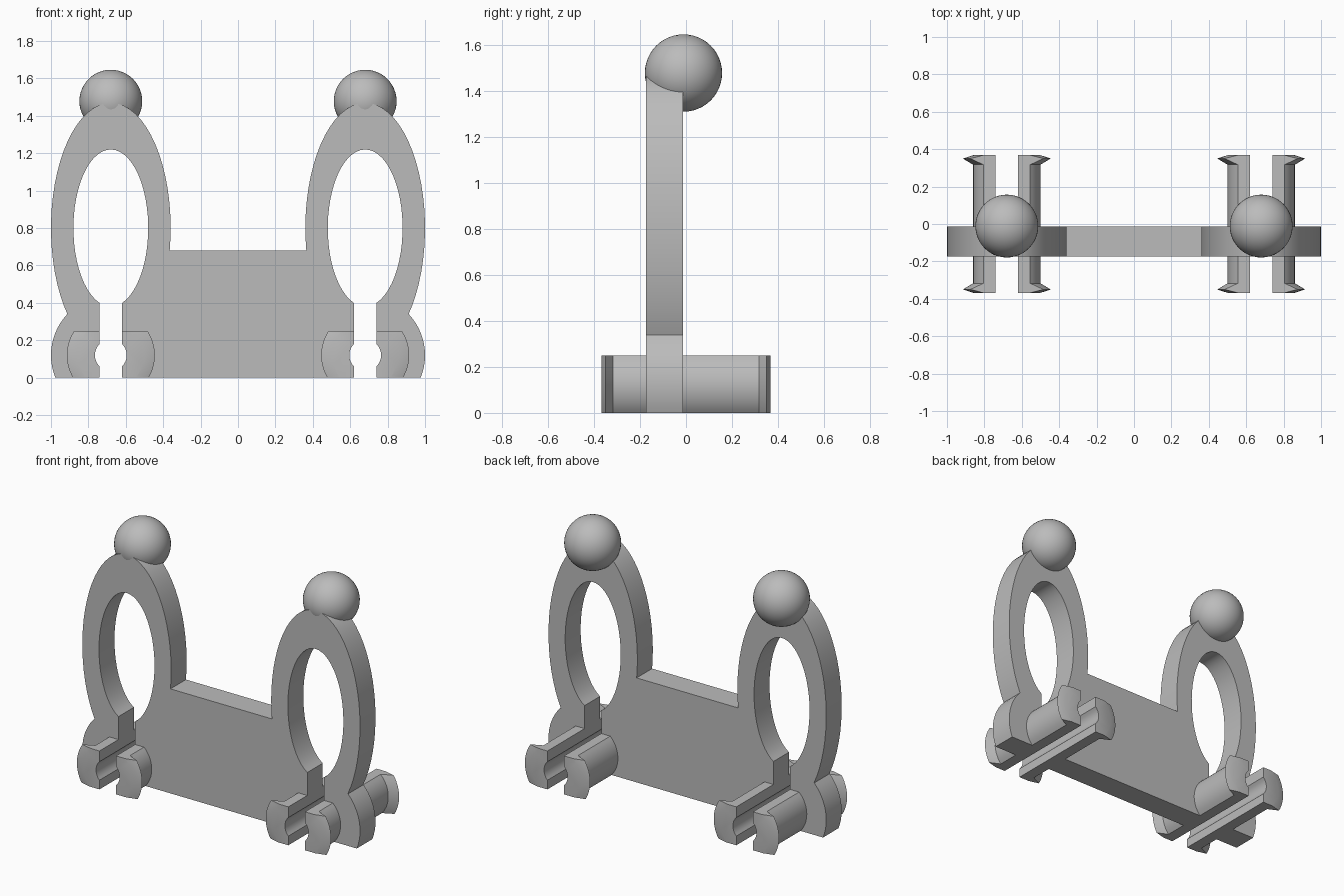
import bpy, bmesh
from math import sin, cos, asin, acos, atan2, sqrt, pi, radians

if "Cube" in bpy.data.objects:
    bpy.data.objects.remove(bpy.data.objects["Cube"])

CX, CLIP_Z, RING_Z = 0.68, 0.12, 0.80   # ring axis, clip centre, ring centre
SLOT, BORE = 0.06, 0.085                # slot half width, bore radius
FRONT, BACK = -0.173, -0.014            # frame thickness

grey = bpy.data.materials.new("plain grey")
grey.use_nodes = True
colour = (0.5, 0.5, 0.5, 1)
grey.diffuse_color = colour
grey.node_tree.nodes["Principled BSDF"].inputs["Base Color"].default_value = colour


def arc(cx, cz, rx, rz, a, b, n):
    steps = [a + (b - a) * i / n for i in range(n + 1)]
    return [(cx + rx * cos(t), cz + rz * sin(t)) for t in steps]


def loft(name, loops):
    """Skin a row of equal closed loops and cap both ends."""
    bm = bmesh.new()
    rows = [[bm.verts.new(p) for p in loop] for loop in loops]
    n = len(rows[0])
    for r, s in zip(rows, rows[1:]):
        for i in range(n):
            bm.faces.new((r[i], r[(i + 1) % n], s[(i + 1) % n], s[i]))
    bm.faces.new(rows[0])
    bm.faces.new(rows[-1])
    bmesh.ops.recalc_face_normals(bm, faces=bm.faces)
    mesh = bpy.data.meshes.new(name)
    bm.to_mesh(mesh)
    bm.free()
    obj = bpy.data.objects.new(name, mesh)
    bpy.context.collection.objects.link(obj)
    finish(obj)


def finish(obj):
    obj.data.materials.append(grey)
    bpy.ops.object.select_all(action="DESELECT")
    obj.select_set(True)
    bpy.context.view_layer.objects.active = obj
    bpy.ops.object.shade_smooth_by_angle(angle=radians(25))


# Frame: one outline running round the slots, rings and feet
bore = acos(SLOT / BORE)
gap = acos(SLOT / 0.2)
joint = 0.335
ring_joint = asin((joint - RING_Z) / 0.67)
foot_joint = atan2(joint - CLIP_Z, 0.23)
foot_base = asin(-CLIP_Z / 0.32)
ring_end = pi + asin((RING_Z - 0.68) / 0.67)

half = [(CX - SLOT, 0)]
half += arc(CX, CLIP_Z, BORE, BORE, -pi + bore, -pi - bore, 8)
half += arc(CX, RING_Z, 0.2, 0.42, -pi + gap, -pi - pi - gap, 48)
half += arc(CX, CLIP_Z, BORE, BORE, bore, -bore, 8)
half += [(CX + SLOT, 0)]
half += arc(CX, CLIP_Z, 0.32, 0.32, foot_base, foot_joint, 12)
half += arc(CX, RING_Z, 0.32, 0.67, ring_joint, ring_end, 40)
outline = half + [(-x, z) for x, z in reversed(half)]
loft("frame", [[(x, y, z) for x, z in outline] for y in (FRONT, BACK)])


# Clip jaws: half shells with a flared lip at each end
def jaw(radius):
    top, bottom = 0.13, -CLIP_Z
    pts = [(SLOT, top)]
    pts += arc(0, 0, radius, radius, asin(top / radius), asin(bottom / radius), 14)
    pts += [(SLOT, bottom)]
    pts += arc(0, 0, BORE, BORE, -bore, bore, 8)
    return pts


stations = [(-0.368, 0.18), (-0.35, 0.235), (-0.317, 0.18)]
stations += [(-y, r) for y, r in reversed(stations)]
for side, label in ((1, "left"), (-1, "right")):
    for facing, place in ((1, "outer"), (-1, "inner")):
        loft(f"{label}_{place}_clip_jaw",
             [[(side * (CX + facing * x), y, CLIP_Z + z) for x, z in jaw(r)]
              for y, r in stations])

    # Ball on top of the ring
    bpy.ops.mesh.primitive_uv_sphere_add(segments=48, ring_count=24, radius=0.168,
                                         location=(side * CX, -0.011, 1.478))
    ball = bpy.context.object
    ball.name = f"{label}_ball"
    finish(ball)
